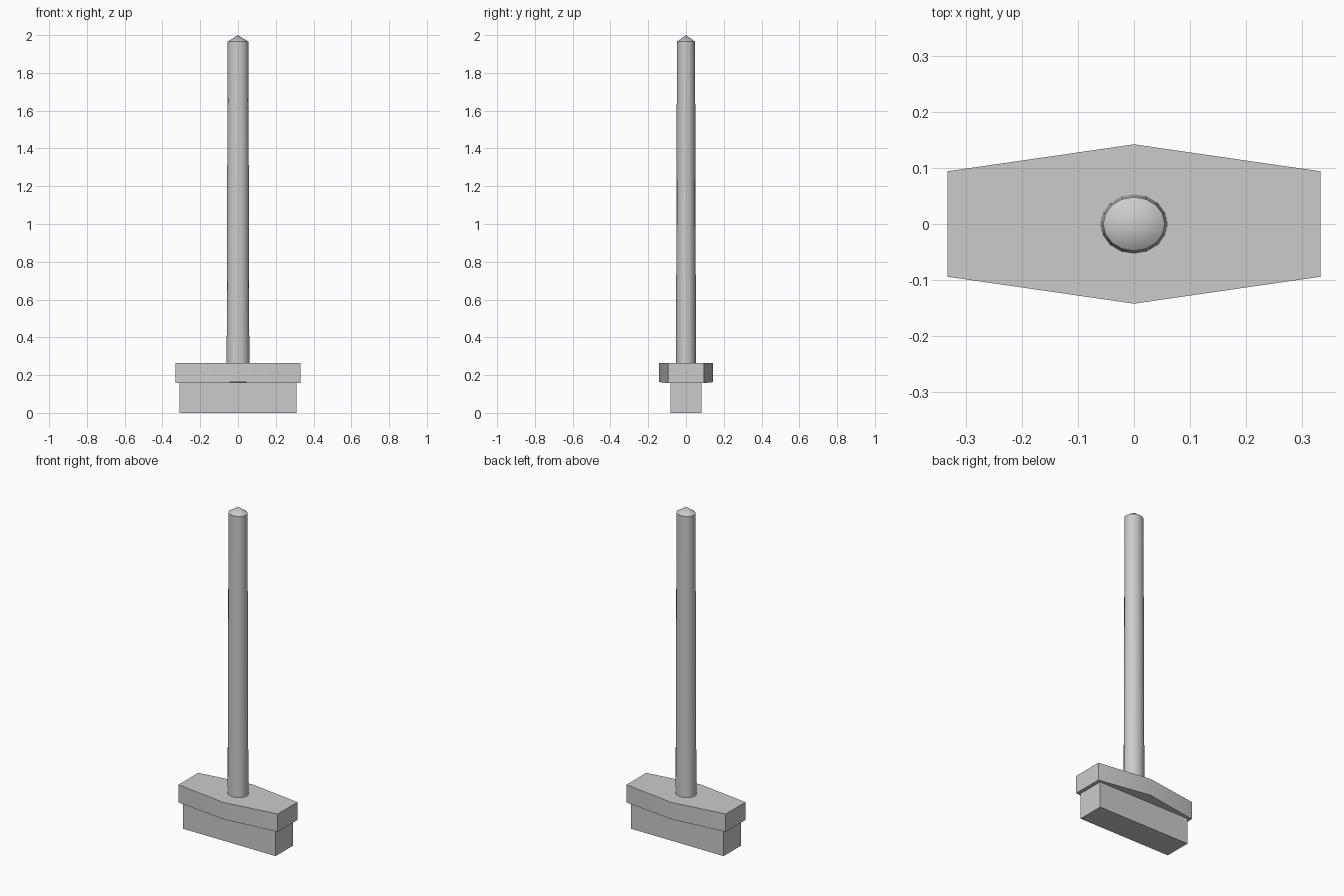
import bpy, bmesh, math

if "Cube" in bpy.data.objects:
    bpy.data.objects.remove(bpy.data.objects["Cube"])


def make_object(name, bm, angle=35):
    bmesh.ops.recalc_face_normals(bm, faces=bm.faces)
    mesh = bpy.data.meshes.new(name)
    bm.to_mesh(mesh)
    bm.free()
    obj = bpy.data.objects.new(name, mesh)
    bpy.context.collection.objects.link(obj)
    bpy.ops.object.select_all(action='DESELECT')
    obj.select_set(True)
    bpy.context.view_layer.objects.active = obj
    bpy.ops.object.shade_smooth_by_angle(angle=math.radians(angle))
    return obj


def loft(name, rings, angle=35):
    """Skin matching rings of points and cap both ends."""
    bm = bmesh.new()
    loops = [[bm.verts.new(p) for p in ring] for ring in rings]
    for a, b in zip(loops, loops[1:]):
        for i in range(len(a)):
            j = (i + 1) % len(a)
            bm.faces.new((a[i], a[j], b[j], b[i]))
    bm.faces.new(loops[0])
    bm.faces.new(loops[-1])
    return make_object(name, bm, angle)


# Bristle block
bx, by = 0.31, 0.083
block = [(-bx, -by), (bx, -by), (bx, by), (-bx, by)]
loft("bristles", [[(x, y, z) for x, y in block] for z in (0, 0.16)])

# Six-sided head, its underside lifting slightly at the wide middle
outline = [(-0.332, -0.094), (0, -0.142), (0.332, -0.094),
           (0.332, 0.094), (0, 0.142), (-0.332, 0.094)]
bottom = [(x, y, 0.163 if x == 0 else 0.157) for x, y in outline]
top = [(x, y, 0.265) for x, y in outline]
loft("broom_head", [bottom, top])

# Slightly oval, tapering handle
SIDES = 16


def oval(rx, ry, z):
    return [(rx * math.cos(2 * math.pi * i / SIDES),
             ry * math.sin(2 * math.pi * i / SIDES), z) for i in range(SIDES)]


handle = loft("handle", [oval(0.060, 0.053, 0.26), oval(0.055, 0.048, 1.965)])

# Pointed cap on the handle, same number of sides
bm = bmesh.new()
rim = [bm.verts.new(p) for p in oval(0.055, 0.048, 1.965)]
tip = bm.verts.new((0, 0, 2.0))
for i in range(SIDES):
    bm.faces.new((rim[i], rim[(i + 1) % SIDES], tip))
bm.faces.new(rim)
make_object("handle_tip", bm)
